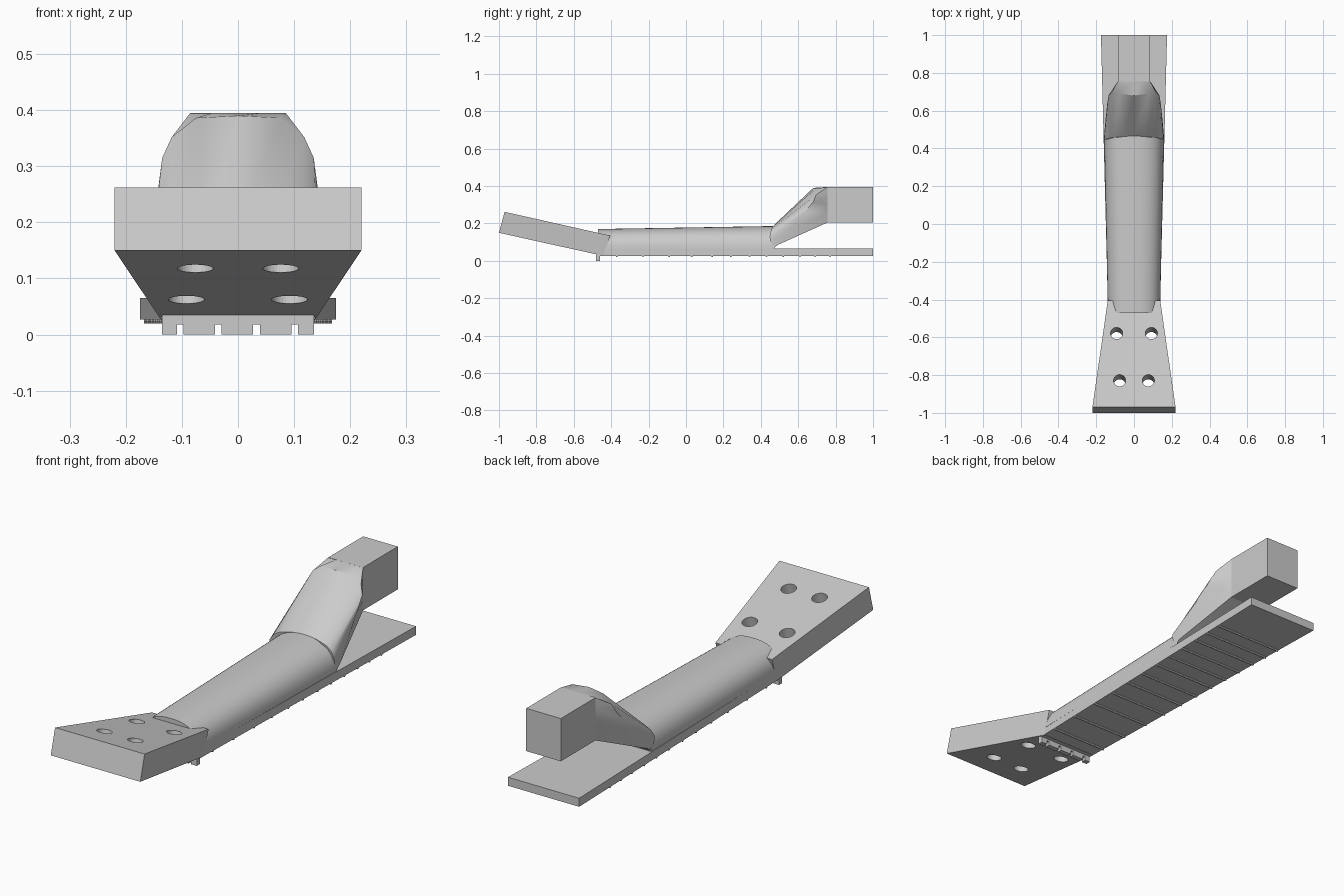
import bpy, bmesh, math
from mathutils import Vector

if "Cube" in bpy.data.objects:
    bpy.data.objects.remove(bpy.data.objects["Cube"])


def finish(name, bm, smooth=False):
    bmesh.ops.remove_doubles(bm, verts=bm.verts, dist=1e-5)
    bmesh.ops.recalc_face_normals(bm, faces=bm.faces)
    me = bpy.data.meshes.new(name)
    bm.to_mesh(me)
    bm.free()
    ob = bpy.data.objects.new(name, me)
    bpy.context.collection.objects.link(ob)
    if smooth:
        bpy.ops.object.select_all(action='DESELECT')
        bpy.context.view_layer.objects.active = ob
        ob.select_set(True)
        bpy.ops.object.shade_smooth_by_angle(angle=math.radians(32))
    return ob


def loft(name, rings, smooth=False):
    """Skin closed rings of equal length and cap both ends."""
    bm = bmesh.new()
    vs = [[bm.verts.new(p) for p in r] for r in rings]
    n = len(vs[0])
    for a, b in zip(vs, vs[1:]):
        for i in range(n):
            j = (i + 1) % n
            bm.faces.new((a[i], a[j], b[j], b[i]))
    bm.faces.new(vs[0])
    bm.faces.new(vs[-1][::-1])
    return finish(name, bm, smooth)


def rect(y, w, z0, z1):
    return [(-w, y, z0), (-w, y, z1), (w, y, z1), (w, y, z0)]


def arch(y, w, z0, z1, n=28, e=2.4):
    """D-shaped neck section, a superellipse half."""
    pts = []
    for i in range(n + 1):
        a = math.pi * i / n
        c, s = math.cos(a), max(math.sin(a), 0)
        pts.append((-math.copysign(abs(c) ** (2 / e), c) * w, y,
                    z0 + (z1 - z0) * s ** (2 / e)))
    return pts


def mirrored(half):
    """Mirror a half section whose last point lies on x = 0."""
    return [(-x, y, z) for x, y, z in half] + [p for p in half[-2::-1]]


# fingerboard on the underside, with its raised frets
loft("fingerboard", [rect(-.465, .137, .027, .065), rect(1, .175, .027, .065)])
for k, y in enumerate([-.37, -.23, -.09, .03, .14, .24, .34, .43, .52, .61, .69, .77]):
    w = .137 + (y + .465) * .026 - .002
    loft(f"fret_{k + 1}", [rect(y - .005, w, .024, .03), rect(y - .002, w, .02, .03),
                           rect(y + .002, w, .02, .03), rect(y + .005, w, .024, .03)])

# nut with four string slots
slots = [-.103, -.035, .033, .101]
edges = [-.135] + [s + d for s in slots for d in (-.006, .006)] + [.135]
outline = [(-.135, .035)]
for i in range(0, len(edges), 2):
    a, b = edges[i], edges[i + 1]
    outline += [(a, .018 if i else 0), (a, 0), (b, 0)]
    if i + 2 < len(edges):
        outline.append((b, .018))
outline.append((.135, .035))
outline.pop(1)
loft("nut", [[(x, y, z) for x, z in outline] for y in (-.482, -.46)])

# rounded neck shaft
loft("neck_shaft", [arch(-.47, .138, .06, .17), arch(.47, .158, .06, .186)], True)

# swept heel rising from the shaft to the square tenon
start = [(.155, .47, .068), (.16, .45, .105), (.157, .447, .13), (.143, .452, .152),
         (.115, .457, .17), (.06, .463, .182), (0, .465, .186)]
crown = [(.156, .49, .085), (.15, .56, .175), (.142, .635, .262), (.135, .68, .315),
         (.118, .695, .352), (.075, .69, .386), (0, .68, .39)]
end = [(.085, .757, .205), (.085, .757, .25), (.085, .757, .30), (.085, .757, .35),
       (.085, .757, .395), (.045, .757, .395), (0, .757, .395)]
loft("heel", [mirrored(r) for r in (start, crown, end)], True)
loft("tenon", [rect(.755, .085, .205, .395), rect(1, .085, .205, .395)])

# tilted headstock with four tuner holes
head = loft("headstock", [
    [(-.22, -1, .15), (-.22, -.97, .262), (.22, -.97, .262), (.22, -1, .15)],
    [(-.137, -.44, .026), (-.139, -.405, .135), (.139, -.405, .135), (.137, -.44, .026)]])
axis = Vector((0, .22, 1)).normalized()
bm = bmesh.new()
for x, y in ((.092, -.58), (.076, -.83)):
    for s in (-1, 1):
        centre = Vector((s * x, y - .012, .078 - .225 * (y + .42)))
        m = Vector((0, 0, 1)).rotation_difference(axis).to_matrix().to_4x4()
        m.translation = centre
        bmesh.ops.create_cone(bm, cap_ends=True, segments=32, radius1=.032,
                              radius2=.032, depth=.3, matrix=m)
cutter = finish("hole_cutter", bm)
cutter.hide_render = True
cutter.hide_set(True)
mod = head.modifiers.new("tuner_holes", 'BOOLEAN')
mod.operation, mod.solver, mod.object = 'DIFFERENCE', 'EXACT', cutter
